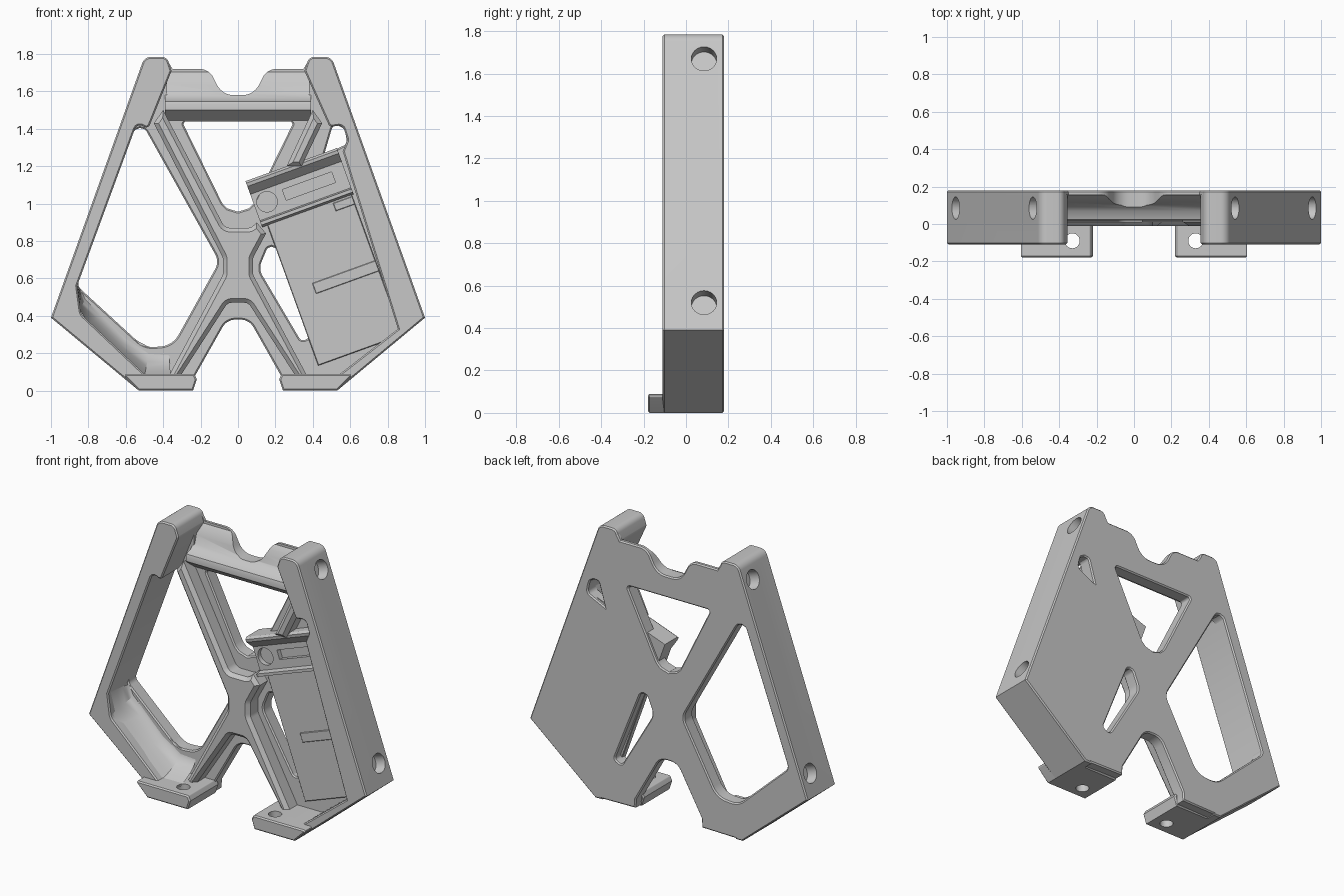
import bpy, bmesh
from math import radians, tan
from mathutils import Vector, Matrix

if "Cube" in bpy.data.objects:
    bpy.data.objects.remove(bpy.data.objects["Cube"], do_unlink=True)

grey = bpy.data.materials.new("plain grey")
grey.use_nodes = True
grey.diffuse_color = (0.57, 0.57, 0.57, 1)
grey.node_tree.nodes["Principled BSDF"].inputs["Base Color"].default_value = grey.diffuse_color

BACK = 0.18
FRONT = -0.11


def rounded(points, steps=6):
    """Outline from (x, z, optional corner radius) points."""
    out = []
    for i, p in enumerate(points):
        c = Vector(p[:2])
        if len(p) < 3:
            out.append(c)
            continue
        before, after = Vector(points[i - 1][:2]) - c, Vector(points[(i + 1) % len(points)][:2]) - c
        a, b = before.normalized(), after.normalized()
        half = a.angle(b) / 2
        reach = min(p[2] / tan(half), before.length * 0.48, after.length * 0.48)
        s, e = c + a * reach, c + b * reach
        centre = c + (a + b).normalized() * (reach / max(0.01, (a + b).length / 2))
        radius = (s - centre).length
        for k in range(steps + 1):
            d = s.lerp(e, k / steps) - centre
            out.append(centre + d.normalized() * radius)
    return out


def mirrored(points):
    """Complete a symmetric outline from its -x half."""
    return points + [(-p[0], *p[1:]) for p in reversed(points)]


def flip(points):
    return [(-p[0], *p[1:]) for p in points]


def store(name, bm):
    """Turn a finished bmesh into a grey object."""
    mesh = bpy.data.meshes.new(name)
    bm.to_mesh(mesh)
    bm.free()
    obj = bpy.data.objects.new(name, mesh)
    bpy.context.collection.objects.link(obj)
    mesh.materials.clear()
    mesh.materials.append(grey)
    return obj


def slab(name, outlines, y0, y1, bevel=0.008):
    """Filled outline with holes, extruded from y0 to y1 with softened edges."""
    curve = bpy.data.curves.new(name, "CURVE")
    curve.dimensions = "2D"
    curve.fill_mode = "BOTH"
    curve.extrude = (y1 - y0) / 2 - bevel
    curve.bevel_depth = bevel
    curve.bevel_resolution = 0
    curve.offset = -bevel
    for outline in outlines:
        pts = rounded(outline)
        spline = curve.splines.new("POLY")
        spline.points.add(len(pts) - 1)
        for sp, p in zip(spline.points, pts):
            sp.co = (p.x, p.y, 0, 1)
        spline.use_cyclic_u = True
    temp = bpy.data.objects.new(name, curve)
    bpy.context.collection.objects.link(temp)
    deps = bpy.context.evaluated_depsgraph_get()
    mesh = bpy.data.meshes.new_from_object(temp.evaluated_get(deps))
    bpy.data.objects.remove(temp, do_unlink=True)
    mesh.transform(Matrix.Translation((0, (y0 + y1) / 2, 0)) @ Matrix.Rotation(radians(90), 4, "X"))
    bm = bmesh.new()
    bm.from_mesh(mesh)
    bmesh.ops.remove_doubles(bm, verts=bm.verts, dist=0.0002)
    bmesh.ops.recalc_face_normals(bm, faces=bm.faces)
    return store(name, bm)


def sweep(name, start, end):
    """Solid between two matching cross-sections."""
    bm = bmesh.new()
    a, b = ([bm.verts.new(p) for p in ring] for ring in (start, end))
    bm.faces.new(a)
    bm.faces.new(b)
    for i in range(len(a)):
        bm.faces.new((a[i - 1], a[i], b[i], b[i - 1]))
    bmesh.ops.recalc_face_normals(bm, faces=bm.faces)
    return store(name, bm)


def cut(obj, cutter):
    """Subtract the cutter from the object, then discard it."""
    cutter.hide_render = True
    mod = obj.modifiers.new("cut", "BOOLEAN")
    mod.object, mod.operation, mod.solver = cutter, "DIFFERENCE", "EXACT"
    deps = bpy.context.evaluated_depsgraph_get()
    result = bpy.data.meshes.new_from_object(obj.evaluated_get(deps))
    obj.modifiers.clear()
    obj.data = result
    bpy.data.objects.remove(cutter, do_unlink=True)


def drill(obj, centre, axis, radius, length):
    """Cut a round hole centred on a point along an axis."""
    bm = bmesh.new()
    turn = Vector(axis).to_track_quat("Z", "Y").to_matrix().to_4x4()
    bmesh.ops.create_cone(bm, cap_ends=True, segments=24, radius1=radius, radius2=radius,
                          depth=length, matrix=Matrix.Translation(centre) @ turn)
    cut(obj, store("hole_cutter", bm))


# Back plate with its openings, thinned behind the crossbar
scoop = [(-0.35, 1.72), (-0.155, 1.72, 0.08), (-0.085, 1.58, 0.1)]
half = [(-0.06, 0.38, 0.08), (-0.235, 0.07), (-0.24, 0.01), (-0.53, 0.005), (-0.99, 0.39),
        (-0.5, 1.77, 0.03), (-0.38, 1.77, 0.03)] + scoop
window = [(-0.53, 1.46, 0.04), (-0.1, 0.69, 0.08), (-0.35, 0.24, 0.12), (-0.5, 0.23, 0.12),
          (-0.86, 0.56, 0.04)]
triangle = [(-0.3, 1.44, 0.015), (0.3, 1.44, 0.015), (0, 0.83, 0.1)]
small_window = [(0.18, 0.82, 0.03), (0.11, 0.65, 0.08), (0.34, 0.26, 0.025), (0.39, 0.29, 0.02)]
teardrop = [(0.51, 1.43, 0.03), (0.57, 1.4, 0.03), (0.585, 1.32, 0.03), (0.46, 1.26)]
plate = slab("back_plate", [mirrored(half), window, triangle, small_window, teardrop], 0.09, BACK)
cut(plate, slab("recess_cutter", [mirrored([(-0.38, 1.5), (-0.38, 1.85)])], 0, 0.155, 0.001))

# Side rails, each joined to its sloping lower bar, with screw holes
top_end = [(-0.53, 0.0), (-1.0, 0.39), (-0.5, 1.785, 0.05), (-0.38, 1.785, 0.04), (-0.355, 1.71, 0.02)]
right_rail = top_end + [(-0.48, 1.4, 0.02), (-0.54, 1.43, 0.03), (-0.86, 0.56), (-0.84, 0.41, 0.06),
                        (-0.48, 0.07), (-0.48, 0.0)]
left_rail = flip(top_end) + [(0.49, 1.41, 0.02), (0.56, 1.42, 0.03), (0.585, 1.34, 0.03),
                             (0.56, 1.28), (0.855, 0.33), (0.52, 0.07), (0.48, 0.0)]
rails = [slab("right_rail", [right_rail], FRONT, BACK), slab("left_rail", [left_rail], FRONT, BACK)]
for rail, side in zip(rails, (-1, 1)):
    for x, z in ((0.54, 1.67), (0.953, 0.52)):
        for part in (rail, plate):
            drill(part, (side * x, 0.085, z), (side * 0.94, 0, 0.34), 0.06, 0.14)

# Crossbar with a sloping front, a lower lip and the scoop cut out of it
section = [(0.17, 1.71), (0.155, 1.705), (0.135, 1.68), (0.115, 1.64), (0.1, 1.59), (0.07, 1.56),
           (0.025, 1.545), (0.02, 1.53), (0.02, 1.5), (0.085, 1.445), (0.17, 1.445)]
crossbar = sweep("crossbar", *[[(x, y, z) for y, z in section] for x in (-0.39, 0.39)])
cut(crossbar, slab("scoop_cutter", [mirrored([(-0.35, 1.85)] + scoop)], -0.1, 0.3, 0.001))

# Raised cross-shaped rib, interrupted on the left by the bracket
leg = [(-0.055, 0.47, 0.04), (-0.32, 0.06), (-0.38, 0.06), (-0.08, 0.62, 0.06), (-0.08, 0.71, 0.06)]
arm = [(-0.45, 1.43), (-0.4, 1.5), (-0.07, 0.87, 0.05)]
stump = [(0.07, 0.87, 0.05), (0.1, 0.9), (0.15, 0.84)]
slab("cross_rib", [leg + arm + stump + flip(leg)[::-1]], -0.01, 0.12, 0.022)
slab("upper_left_rib", [[(0.26, 1.2), (0.4, 1.5), (0.45, 1.43), (0.34, 1.2)]], -0.01, 0.12, 0.022)

# Feet with vertical screw holes
foot = [(-0.62, 0.09, 0.01), (-0.53, 0.0), (-0.24, 0.0), (-0.22, 0.06), (-0.235, 0.09, 0.01)]
for name, shape, side in (("right_foot", foot, -1), ("left_foot", flip(foot), 1)):
    block = slab(name, [shape], -0.18, 0.12)
    drill(block, (side * 0.33, -0.09, 0.05), (0, 0, 1), 0.04, 0.3)

# Hollow dish filling the right lower corner
rim = [(-0.86, 0.56), (-0.845, 0.43), (-0.8, 0.36), (-0.65, 0.22), (-0.5, 0.08), (-0.36, 0.08)]
edge = [(-0.845, 0.545), (-0.81, 0.505), (-0.7, 0.405), (-0.59, 0.295), (-0.47, 0.23), (-0.37, 0.22)]
bm = bmesh.new()
rows = []
for k in range(7):
    t = k / 6
    depth = 0.095 - 0.175 * (1 - t) ** 2.5
    rows.append([bm.verts.new((r[0] + (e[0] - r[0]) * t, depth, r[1] + (e[1] - r[1]) * t))
                 for r, e in zip(rim, edge)])
for lower, upper in zip(rows, rows[1:]):
    for i in range(len(rim) - 1):
        bm.faces.new((lower[i], lower[i + 1], upper[i + 1], upper[i]))
bmesh.ops.recalc_face_normals(bm, faces=bm.faces)
if sum(f.normal.y for f in bm.faces) > 0:
    bmesh.ops.reverse_faces(bm, faces=bm.faces)
store("corner_dish", bm)


# Tilted bracket and compartment on the left side
def tilt(u, v):
    return 0.04 + 0.94 * u + 0.34 * v, 1.12 + 0.34 * u - 0.94 * v


def tilted(u0, v0, u1, v1):
    return [tilt(u, v) for u, v in ((u0, v0), (u1, v0), (u1, v1), (u0, v1))]


channel = [(0, 0.16), (0, 0.03), (0.012, 0.012), (0.03, 0.015), (0.075, 0.06), (0.225, 0.06),
           (0.232, 0.02), (0.25, 0.02), (0.262, 0.08), (0.262, 0.16)]
bracket = sweep("bracket", *[[(tilt(u, v)[0], y, tilt(u, v)[1]) for v, y in channel] for u in (0, 0.52)])
cut(bracket, slab("slot_cutter", [tilted(0.17, 0.11, 0.45, 0.17)], 0, 0.11, 0.001))
drill(bracket, (0.155, 0.02, 1.01), (0, 1, 0), 0.055, 0.2)
for name, box, front, bevel in (("compartment_floor", (0.03, 0.25, 0.51, 1.06), 0.075, 0.004),
                                ("compartment_strap", (0.15, 0.635, 0.51, 0.695), 0.066, 0.003),
                                ("compartment_top_step", (0.4, 0.27, 0.51, 0.315), 0.066, 0.003)):
    slab(name, [tilted(*box)], front, 0.12, bevel)

# Smooth the rounded surfaces, keep the hard edges
bpy.ops.object.select_all(action="DESELECT")
for obj in bpy.context.scene.objects:
    if obj.type == "MESH":
        obj.select_set(True)
        bpy.context.view_layer.objects.active = obj
bpy.ops.object.shade_smooth_by_angle(angle=radians(30))
